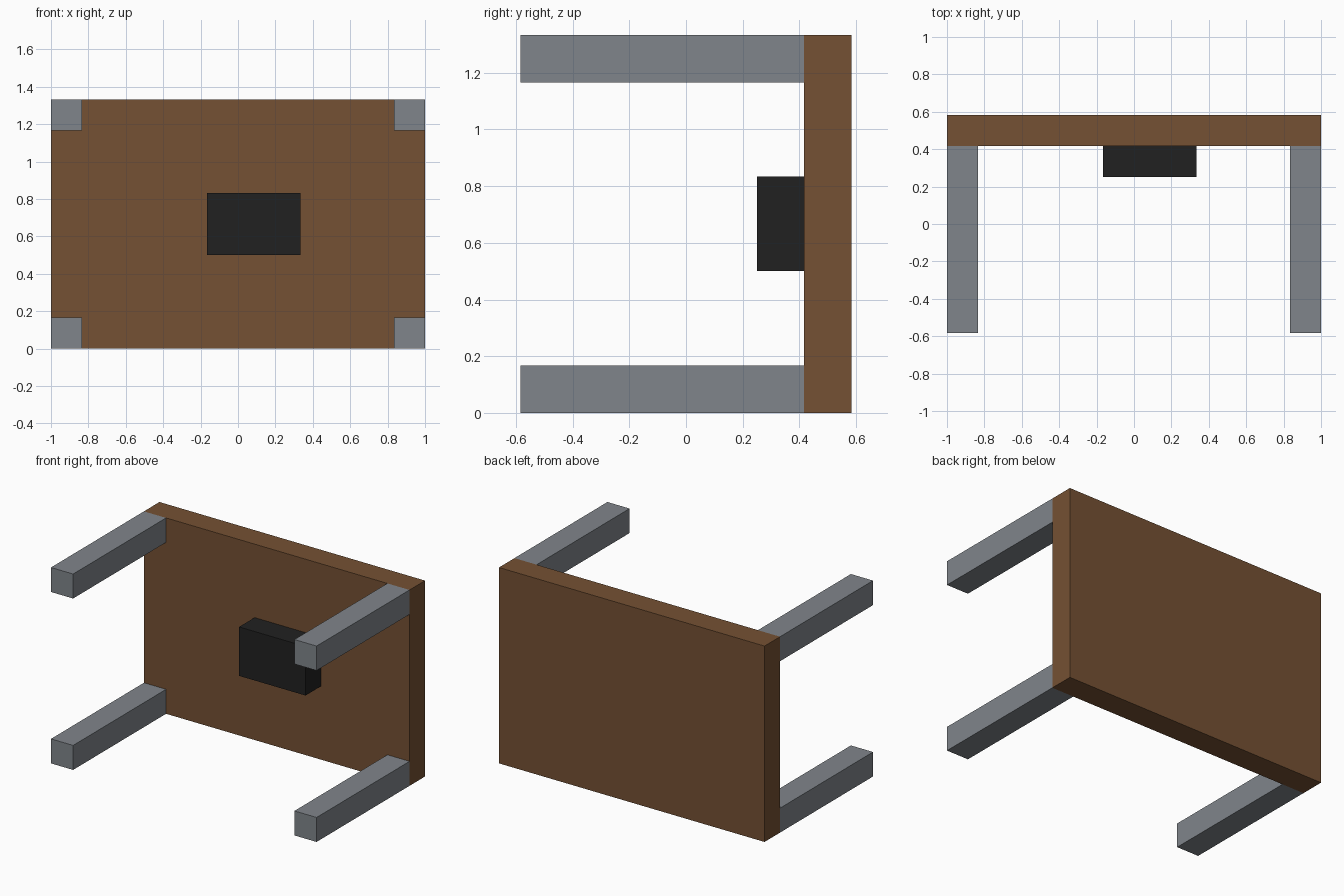
import bpy

cube = bpy.data.objects.get("Cube")
if cube:
    bpy.data.objects.remove(cube, do_unlink=True)

U = 1 / 6  # one board thickness


def material(name, rgb):
    m = bpy.data.materials.new(name)
    m.use_nodes = True
    color = (*rgb, 1.0)
    m.diffuse_color = color
    bsdf = next(n for n in m.node_tree.nodes if n.type == 'BSDF_PRINCIPLED')
    bsdf.inputs["Base Color"].default_value = color
    return m


def box(name, low, high, mat):
    """Box between two corners given in board thicknesses."""
    center = [(a + b) / 2 * U for a, b in zip(low, high)]
    size = [(b - a) * U for a, b in zip(low, high)]
    bpy.ops.mesh.primitive_cube_add(size=1, location=center)
    ob = bpy.context.object
    ob.name = name
    ob.scale = size
    bpy.ops.object.transform_apply(location=False, rotation=False, scale=True)
    ob.data.materials.append(mat)
    return ob


wood = material("brown wood", (0.178, 0.082, 0.033))
metal = material("grey metal", (0.216, 0.235, 0.258))
black = material("black plastic", (0.0152, 0.0152, 0.0152))

# Table board standing on its long edge
box("table_top", (-6, 2.5, 0), (6, 3.5, 8), wood)

# Four legs flush with the corners, pointing forward
for side, x in (("right", -6), ("left", 5)):
    for level, z in (("lower", 0), ("upper", 7)):
        box(f"{level}_{side}_leg", (x, -3.5, z), (x + 1, 2.5, z + 1), metal)

# Block fixed to the inner face, slightly off centre
box("control_box", (-1, 1.5, 3), (2, 2.5, 5), black)
